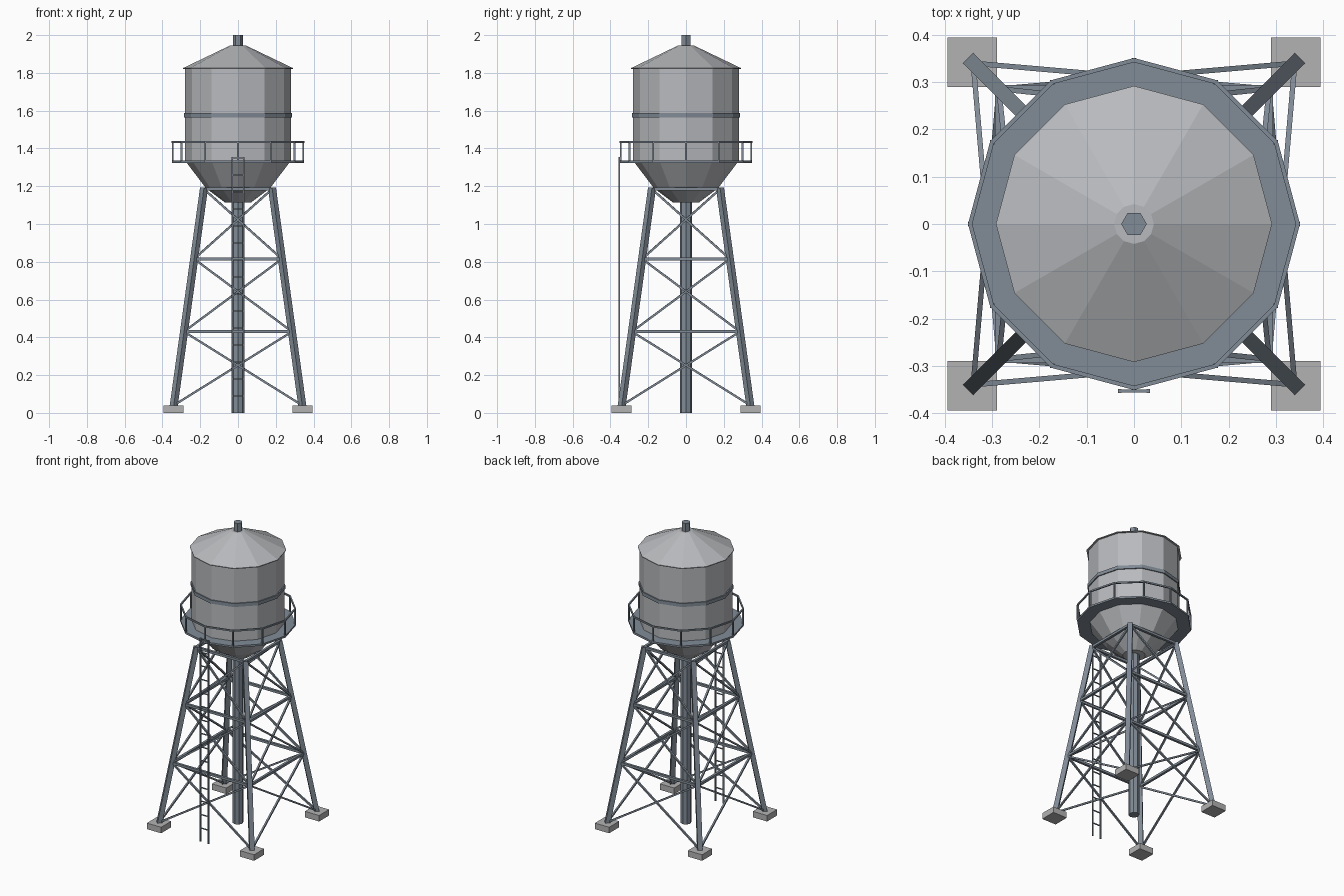
import bpy, bmesh
from math import cos, sin, tau
from mathutils import Vector

cube = bpy.data.objects.get("Cube")
if cube:
    bpy.data.objects.remove(cube, do_unlink=True)


def material(name, colour):
    m = bpy.data.materials.new(name)
    m.use_nodes = True
    m.diffuse_color = (*colour, 1)
    m.node_tree.nodes["Principled BSDF"].inputs["Base Color"].default_value = (*colour, 1)
    return m


TANK = material("pale grey metal", (0.48, 0.49, 0.51))
STEEL = material("blue grey steel", (0.22, 0.26, 0.305))
CONCRETE = material("concrete", (0.45, 0.45, 0.45))


def finish(name, bm, mat):
    bmesh.ops.recalc_face_normals(bm, faces=bm.faces)
    mesh = bpy.data.meshes.new(name)
    bm.to_mesh(mesh)
    bm.free()
    mesh.materials.append(mat)
    obj = bpy.data.objects.new(name, mesh)
    bpy.context.collection.objects.link(obj)
    return obj


def lathe(name, profile, sides, mat, closed=False):
    """Spin (radius, height) points; cap the ends, or close the loop into a ring."""
    bm = bmesh.new()
    rings = [[bm.verts.new((r * cos(tau * i / sides), r * sin(tau * i / sides), z))
              for i in range(sides)] for r, z in profile]
    pairs = list(zip(rings, rings[1:]))
    if closed:
        pairs.append((rings[-1], rings[0]))
    else:
        bm.faces.new(rings[0])
        bm.faces.new(rings[-1])
    for a, b in pairs:
        for i in range(sides):
            j = (i + 1) % sides
            bm.faces.new((a[i], a[j], b[j], b[i]))
    return finish(name, bm, mat)


def bars(name, segments, width, mat):
    """Square bars between pairs of points, joined as one object."""
    bm = bmesh.new()
    for a, b in segments:
        a, b = Vector(a), Vector(b)
        axis = (b - a).normalized()
        side = axis.cross(Vector((0, 0, 1)))
        side = side.normalized() if side.length > 1e-4 else Vector((1, 0, 0))
        up = side.cross(axis)
        ends = [[bm.verts.new(p + (side * s + up * t) * width / 2)
                 for s, t in ((-1, -1), (1, -1), (1, 1), (-1, 1))] for p in (a, b)]
        for ring in ends:
            bm.faces.new(ring)
        for i in range(4):
            j = (i + 1) % 4
            bm.faces.new((ends[0][i], ends[0][j], ends[1][j], ends[1][i]))
    return finish(name, bm, mat)


# Tank, roof and fittings
SIDES = 12
lathe("tank", [(0.07, 1.115), (0.17, 1.19), (0.28, 1.335), (0.28, 1.825)], SIDES, TANK)
lathe("roof", [(0.292, 1.82), (0.292, 1.825), (0.042, 1.945)], SIDES, TANK)
lathe("tank_band", [(0.275, 1.565), (0.287, 1.565), (0.287, 1.588), (0.275, 1.588)],
      SIDES, STEEL, closed=True)
lathe("roof_vent", [(0.027, 1.93), (0.027, 2.0)], 6, STEEL)
lathe("centre_pipe", [(0.033, 0), (0.033, 1.13)], 8, STEEL)

# Walkway with railing
lathe("walkway", [(0.262, 1.323), (0.35, 1.323), (0.35, 1.335), (0.262, 1.335)],
      SIDES, STEEL, closed=True)
lathe("top_rail", [(0.342, 1.43), (0.351, 1.43), (0.351, 1.44), (0.342, 1.44)],
      SIDES, STEEL, closed=True)
corners = [(0.346 * cos(tau * i / SIDES), 0.346 * sin(tau * i / SIDES)) for i in range(SIDES)]
bars("rail_posts", [((x, y, 1.33), (x, y, 1.435)) for x, y in corners], 0.009, STEEL)

# Tower frame: four leaning legs, girts and crossed braces
QUADRANTS = [(1, 1), (-1, 1), (-1, -1), (1, -1)]


def leg_point(corner, z):
    d = 0.34 - 0.16 * (z - 0.04) / 1.15
    sx, sy = QUADRANTS[corner % 4]
    return (sx * d, sy * d, z)


levels = [0.04, 0.43, 0.815, 1.185]
bars("legs", [(leg_point(c, 0.035), leg_point(c, 1.19)) for c in range(4)], 0.03, STEEL)
bars("girts", [(leg_point(c, z), leg_point(c + 1, z))
               for c in range(4) for z in levels[1:]], 0.016, STEEL)
braces = []
for c in range(4):
    for low, high in zip(levels, levels[1:]):
        braces.append((leg_point(c, low), leg_point(c + 1, high)))
        braces.append((leg_point(c + 1, low), leg_point(c, high)))
bars("cross_braces", braces, 0.011, STEEL)

# Concrete footings
for (sx, sy), place in zip(QUADRANTS, ("back_left", "back_right", "front_right", "front_left")):
    bm = bmesh.new()
    bmesh.ops.create_cube(bm, size=1)
    bmesh.ops.scale(bm, vec=(0.105, 0.105, 0.04), verts=bm.verts)
    bmesh.ops.translate(bm, vec=(sx * 0.342, sy * 0.342, 0.02), verts=bm.verts)
    finish("footing_" + place, bm, CONCRETE)

# Ladder up to the walkway
LADDER_Y = -0.353
bars("ladder_rails", [((x, LADDER_Y, 0), (x, LADDER_Y, 1.355)) for x in (-0.03, 0.03)],
     0.008, STEEL)
bars("ladder_rungs", [((-0.03, LADDER_Y, 0.09 * i), (0.03, LADDER_Y, 0.09 * i))
                      for i in range(1, 16)], 0.006, STEEL)
